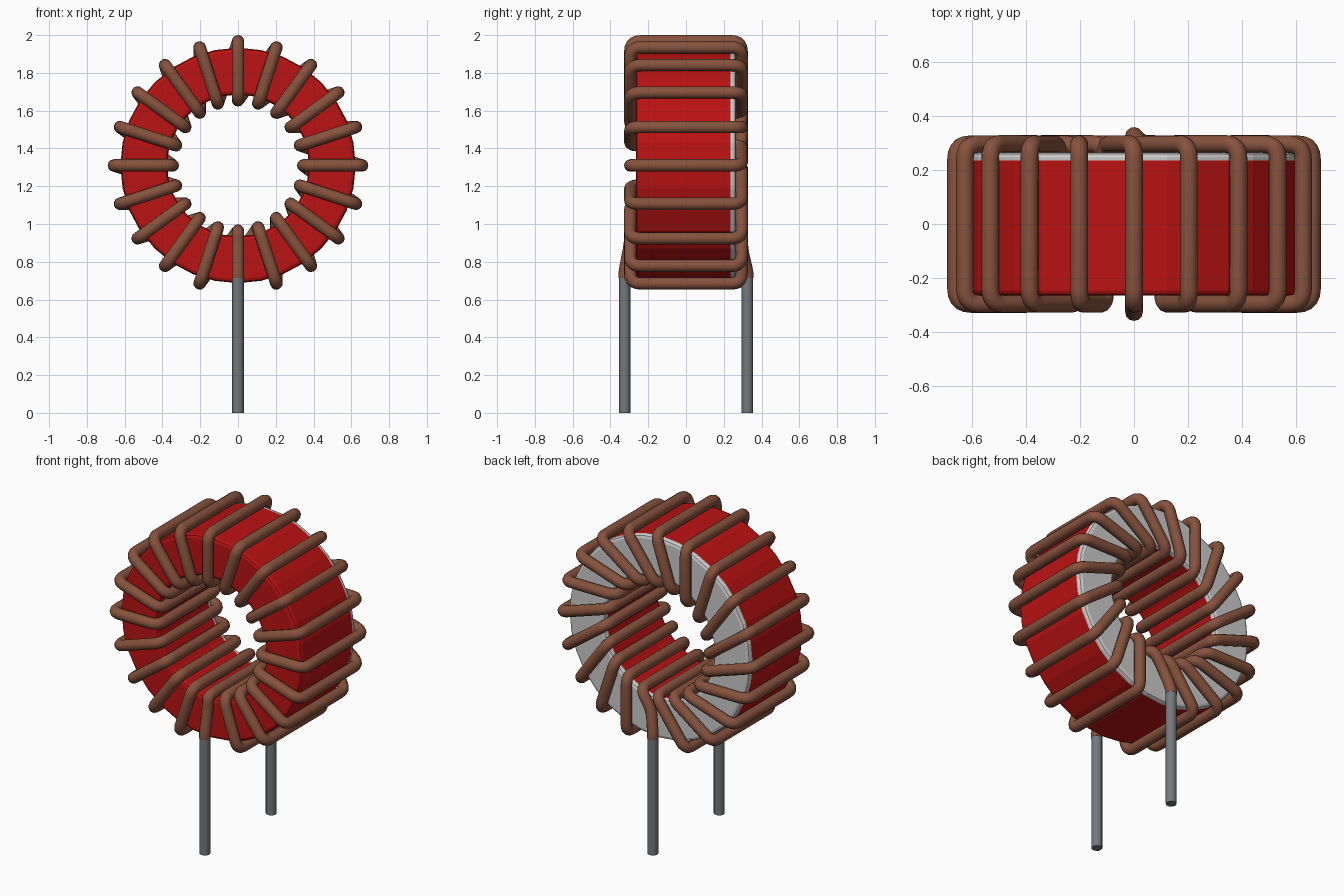
import bpy, bmesh, math
from mathutils import Vector

if "Cube" in bpy.data.objects:
    bpy.data.objects.remove(bpy.data.objects["Cube"])

CZ = 1.31                      # height of the ring centre
R_IN, R_OUT = 0.375, 0.623     # core radii
W_IN, W_OUT, W_Y = 0.345, 0.657, 0.295   # wire centreline
WIRE = 0.033
TURNS = 20


def material(name, rgb):
    m = bpy.data.materials.new(name)
    m.diffuse_color = (*rgb, 1)
    m.use_nodes = True
    m.node_tree.nodes["Principled BSDF"].inputs["Base Color"].default_value = m.diffuse_color
    return m


red = material("red_paint", (0.5, 0.006, 0.006))
copper = material("copper_enamel", (0.24, 0.085, 0.047))
steel = material("tinned_lead", (0.17, 0.19, 0.20))


def ring(name, profile, mat=None, segs=32):
    """Lathe a closed (radius, y) profile around the y axis."""
    bm = bmesh.new()
    loops = []
    for i in range(segs):
        a = 2 * math.pi * i / segs
        loops.append([bm.verts.new((r * math.cos(a), y, CZ + r * math.sin(a)))
                      for r, y in profile])
    n = len(profile)
    for i in range(segs):
        p, q = loops[i], loops[(i + 1) % segs]
        for j in range(n):
            k = (j + 1) % n
            bm.faces.new((p[j], p[k], q[k], q[j]))
    bmesh.ops.recalc_face_normals(bm, faces=bm.faces)
    me = bpy.data.meshes.new(name)
    bm.to_mesh(me)
    bm.free()
    ob = bpy.data.objects.new(name, me)
    bpy.context.collection.objects.link(ob)
    if mat:
        me.materials.append(mat)
    return ob


def tube(name, pts, radius, mat):
    """Round wire swept along a list of points."""
    cu = bpy.data.curves.new(name, 'CURVE')
    cu.dimensions = '3D'
    cu.bevel_depth = radius
    cu.bevel_resolution = 4
    cu.use_fill_caps = True
    sp = cu.splines.new('POLY')
    sp.points.add(len(pts) - 1)
    for p, co in zip(sp.points, pts):
        p.co = (*co, 1)
    sp.use_smooth = True
    cu.materials.append(mat)
    ob = bpy.data.objects.new(name, cu)
    bpy.context.collection.objects.link(ob)
    return ob


def fillet(pts, d=0.055, steps=5):
    """Round every inner corner of a polyline."""
    out = [pts[0]]
    for a, b, c in zip(pts, pts[1:], pts[2:]):
        p = b + (a - b).normalized() * min(d, (a - b).length * 0.45)
        q = b + (c - b).normalized() * min(d, (c - b).length * 0.45)
        for i in range(steps + 1):
            t = i / steps
            out.append(p * (1 - t) ** 2 + b * 2 * t * (1 - t) + q * t * t)
    return out + [pts[-1]]


def at(r, deg, y):
    a = math.radians(deg)
    return Vector((r * math.cos(a), y, CZ + r * math.sin(a)))


# Core: red body with softened front edge, grey cap with softened back edge
B, Y, SPLIT = 0.02, 0.265, 0.235
ring("core_body", [(R_IN, SPLIT), (R_IN, -Y + B), (R_IN + B * 0.3, -Y + B * 0.3),
                   (R_IN + B, -Y), (R_OUT - B, -Y),
                   (R_OUT - B * 0.3, -Y + B * 0.3), (R_OUT, -Y + B),
                   (R_OUT, SPLIT)], red)
ring("core_back_cap", [(R_IN, SPLIT), (R_OUT, SPLIT), (R_OUT, Y - B),
                       (R_OUT - B * 0.3, Y - B * 0.3), (R_OUT - B, Y),
                       (R_IN + B, Y), (R_IN + B * 0.3, Y - B * 0.3),
                       (R_IN, Y - B)])

# Winding: front lead, radial front strands, slanted back strands, back lead
LEAD_Y, LEAD_Z = 0.325, 0.715
step = 360 / TURNS
path = [Vector((0, -LEAD_Y, LEAD_Z)), Vector((0, -LEAD_Y, LEAD_Z + 0.03)),
        Vector((0, -W_Y, 0.90)), at(W_IN, 270, -W_Y), at(W_IN, 270, W_Y)]
for k in range(1, TURNS):
    a = 270 - k * step
    path += [at(W_OUT, a, W_Y), at(W_OUT, a, -W_Y),
             at(W_IN, a, -W_Y), at(W_IN, a, W_Y)]
path += [Vector((0.03, W_Y, 0.87)), Vector((0, LEAD_Y, LEAD_Z + 0.03)),
         Vector((0, LEAD_Y, LEAD_Z))]
tube("copper_winding", fillet(path), WIRE, copper)

# Straight leads down to the ground
for side, y in (("front", -LEAD_Y), ("back", LEAD_Y)):
    tube(side + "_lead", [Vector((0, y, 0)), Vector((0, y, LEAD_Z))], 0.031, steel)

# Smooth the small edge rounding, keep the rest crisp
for ob in bpy.context.collection.objects:
    if ob.type == 'MESH':
        bpy.ops.object.select_all(action='DESELECT')
        ob.select_set(True)
        bpy.context.view_layer.objects.active = ob
        bpy.ops.object.shade_smooth_by_angle(angle=math.radians(10))
